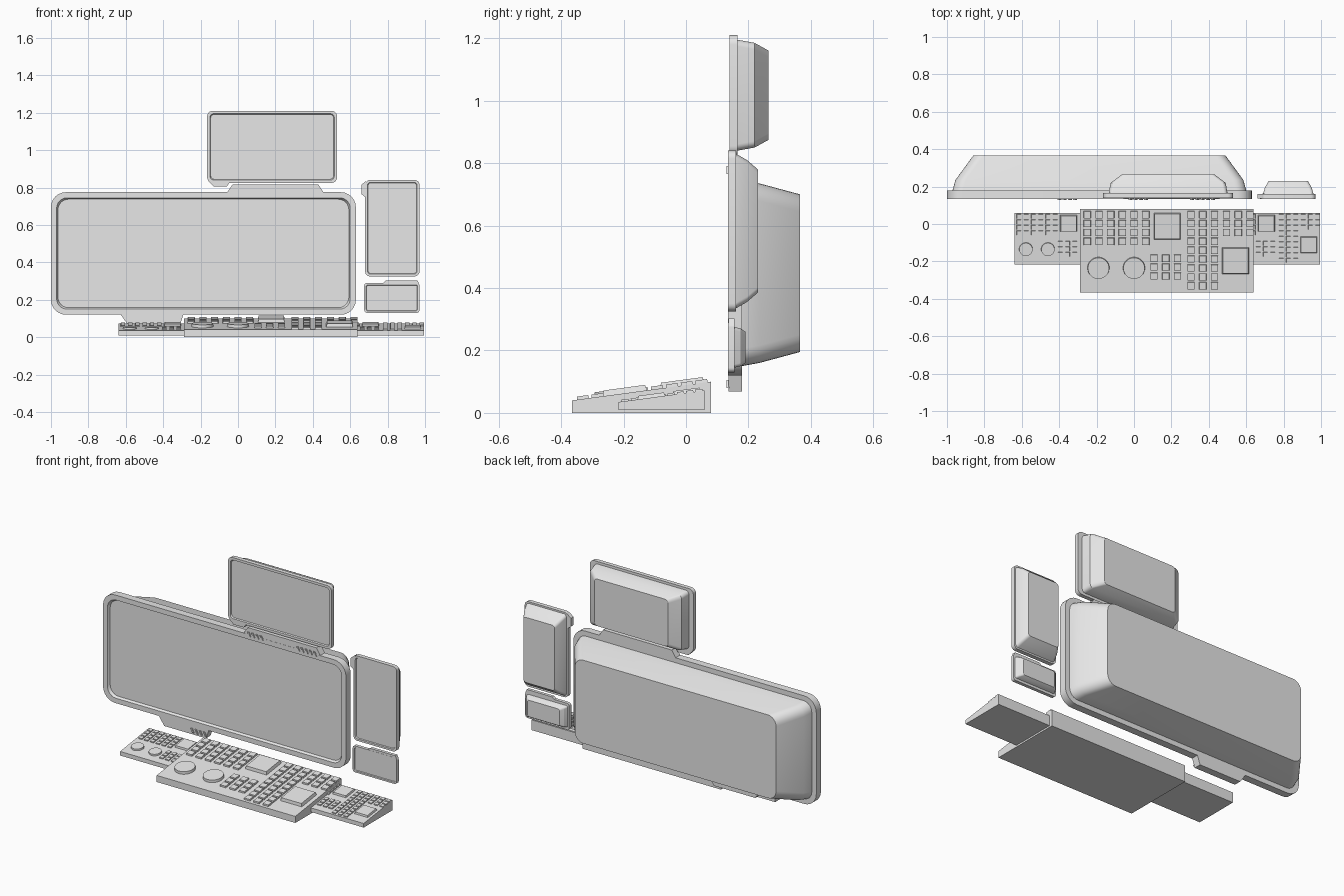
import bpy, bmesh, math
from mathutils import Matrix, Vector

cube = bpy.data.objects.get("Cube")
if cube:
    bpy.data.objects.remove(cube, do_unlink=True)

grey = bpy.data.materials.new("light_grey")
grey.use_nodes = True
GREY = (0.8, 0.8, 0.8, 1)
grey.diffuse_color = GREY
grey.node_tree.nodes["Principled BSDF"].inputs["Base Color"].default_value = GREY


def finish(name, bm, smooth=False):
    bmesh.ops.recalc_face_normals(bm, faces=bm.faces)
    mesh = bpy.data.meshes.new(name)
    bm.to_mesh(mesh)
    bm.free()
    mesh.materials.append(grey)
    obj = bpy.data.objects.new(name, mesh)
    bpy.context.collection.objects.link(obj)
    if smooth:
        bpy.ops.object.select_all(action='DESELECT')
        obj.select_set(True)
        bpy.context.view_layer.objects.active = obj
        bpy.ops.object.shade_smooth_by_angle(angle=math.radians(25))
    return obj


def rounded_ring(bm, rect, inset_x, inset_z, radius, y, steps=6):
    """Rounded rectangle of vertices standing at depth y."""
    x0, x1, z0, z1 = rect
    cx, cz = (x0 + x1) / 2, (z0 + z1) / 2
    hx = (x1 - x0) / 2 - inset_x - radius
    hz = (z1 - z0) / 2 - inset_z - radius
    verts = []
    for corner, (sx, sz) in enumerate([(1, 1), (-1, 1), (-1, -1), (1, -1)]):
        for i in range(steps + 1):
            a = (corner + i / steps) * math.pi / 2
            verts.append(bm.verts.new((cx + sx * hx + radius * math.cos(a), y,
                                       cz + sz * hz + radius * math.sin(a))))
    return verts


def panel(name, rect, radius, front, back, bezel, housing):
    """Recessed screen, frame and tapering rear housing as one loft."""
    bm = bmesh.new()
    inner = radius * 0.7
    profile = [(bezel * 1.25, bezel * 1.25, inner, front + bezel * 0.5),
               (bezel, bezel, inner, front),
               (0, 0, radius, front), (0, 0, radius, back)]
    profile += [(ix, iz, inner, y) for ix, iz, y in housing]
    rings = [rounded_ring(bm, rect, *p) for p in profile]
    for a, b in zip(rings, rings[1:]):
        for i in range(len(a)):
            j = (i + 1) % len(a)
            bm.faces.new((a[i], a[j], b[j], b[i]))
    bm.faces.new(rings[0])
    bm.faces.new(rings[-1])
    finish(name, bm, True)


def prism(name, points, axis_from, axis_to, make):
    """Extrude a 2D outline between two positions along one axis."""
    bm = bmesh.new()
    a = [bm.verts.new(make(p, axis_from)) for p in points]
    b = [bm.verts.new(make(p, axis_to)) for p in points]
    for i in range(len(a)):
        j = (i + 1) % len(a)
        bm.faces.new((a[i], a[j], b[j], b[i]))
    bm.faces.new(a)
    bm.faces.new(b)
    finish(name, bm)


def tab(name, points, front, back):
    prism(name, points, front, back, lambda p, y: (p[0], y, p[1]))


# Display panels
panel("main_display", (-1, 0.63, 0.12, 0.775), 0.08, 0.135, 0.18, 0.03,
      [(0.03, 0.03, 0.18), (0.045, 0.04, 0.235), (0.14, 0.075, 0.365)])
panel("upper_display", (-0.165, 0.53, 0.825, 1.21), 0.03, 0.14, 0.165, 0.015,
      [(0.03, 0.015, 0.165), (0.04, 0.025, 0.22), (0.1, 0.05, 0.265)])
panel("side_display", (0.68, 0.97, 0.325, 0.84), 0.025, 0.135, 0.16, 0.012,
      [(0.01, 0.01, 0.16), (0.02, 0.03, 0.195), (0.04, 0.06, 0.23)])
panel("small_side_display", (0.675, 0.97, 0.13, 0.29), 0.015, 0.135, 0.155, 0.01,
      [(0.01, 0.015, 0.155), (0.02, 0.02, 0.175), (0.04, 0.03, 0.19)])

# Tabs that step the frame outlines
tab("main_top_tab", [(-0.06, 0.77), (0.46, 0.77), (0.43, 0.815), (-0.03, 0.815)], 0.136, 0.18)
tab("main_bottom_tab", [(-0.63, 0.125), (-0.29, 0.125), (-0.31, 0.068), (-0.59, 0.068)], 0.136, 0.18)
tab("upper_tab", [(-0.16, 0.835), (-0.04, 0.835), (-0.06, 0.805), (-0.13, 0.805)], 0.141, 0.165)
tab("side_tab", [(0.685, 0.745), (0.66, 0.765), (0.66, 0.815), (0.685, 0.835)], 0.136, 0.16)
tab("small_side_tab", [(0.77, 0.285), (0.97, 0.28), (0.96, 0.302), (0.79, 0.302)], 0.136, 0.155)

# Slanted vent bars on the tabs
for group, (start, low, count) in enumerate([(-0.03, 0.765, 4), (0.3, 0.765, 5), (-0.41, 0.08, 4)]):
    for i in range(count):
        x = start + i * 0.028
        tab(f"vent_bar_{group}_{i}", [(x, low + 0.025), (x + 0.01, low + 0.025),
                                      (x + 0.022, low), (x + 0.012, low)], 0.129, 0.14)

# Console layout: distances from the back left corner
WIDTH, DEPTH, FRONT_H, BACK_H = 0.93, 0.445, 0.04, 0.1
KEY_GROUPS = [(0.04, -0.03, 6, 4), (0.595, -0.03, 3, 9), (0.785, -0.03, 3, 3), (0.397, -0.265, 3, 3)]
PADS = [(0.468, -0.092), (0.833, -0.278)]
KNOBS = [0.1, 0.29]


def add_key(bm, x, y, size, height, surface):
    made = bmesh.ops.create_cube(bm, size=1)["verts"]
    for v in made:
        taper = 0.92 if v.co.z > 0 else 1
        z = height if v.co.z > 0 else -0.005
        v.co = surface @ Vector((x + v.co.x * size * taper, y + v.co.y * size * taper, z))


def console(name, left, back, bottom, scale):
    place = Matrix.Translation((left, back, bottom)) @ Matrix.Scale(scale, 4)
    slope = math.atan2(BACK_H - FRONT_H, DEPTH)
    surface = place @ Matrix.Translation((0, 0, BACK_H)) @ Matrix.Rotation(slope, 4, 'X')

    # Wedge body
    side = [(0, 0), (0, BACK_H), (-DEPTH, FRONT_H), (-DEPTH, 0)]
    prism(name + "_body", side, 0, WIDTH, lambda p, x: place @ Vector((x, p[0], p[1])))

    # Keys and square pads
    bm = bmesh.new()
    for x, y, columns, rows in KEY_GROUPS:
        for c in range(columns):
            for r in range(rows):
                add_key(bm, x + c * 0.0625, y - r * 0.048, 0.04, 0.01, surface)
    for x, y in PADS:
        add_key(bm, x, y, 0.146, 0.018, surface)
    finish(name + "_keys", bm)

    # Round knobs
    bm = bmesh.new()
    for x in KNOBS:
        bmesh.ops.create_cone(bm, cap_ends=True, segments=32, radius1=0.06, radius2=0.057, depth=0.03,
                              matrix=surface @ Matrix.Translation((x, -0.318, 0.001)))
    finish(name + "_knobs", bm, True)


console("main_console", -0.29, 0.08, 0, 1)
console("right_console", -0.64, 0.06, 0.01, 0.62)
console("left_console", 0.418, 0.06, 0.01, 0.62)
